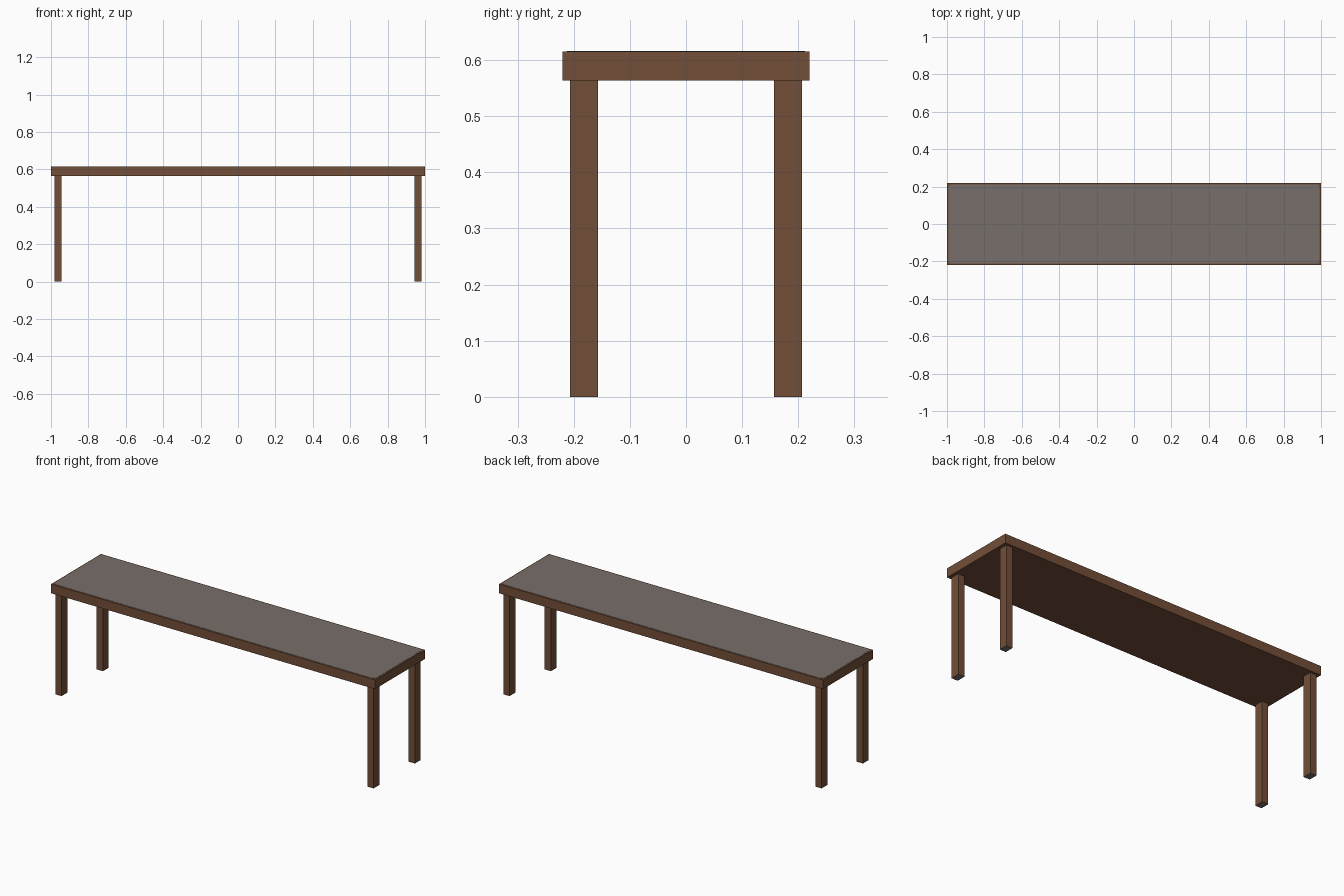
import bpy, bmesh

if "Cube" in bpy.data.objects:
    bpy.data.objects.remove(bpy.data.objects["Cube"])


def material(name, rgb):
    m = bpy.data.materials.new(name)
    m.diffuse_color = (*rgb, 1)
    m.use_nodes = True
    m.node_tree.nodes["Principled BSDF"].inputs["Base Color"].default_value = m.diffuse_color
    return m


BROWN = material("brown wood", (0.17, 0.077, 0.039))
GREY = material("warm grey", (0.185, 0.158, 0.143))


def box(name, lo, hi, mats):
    """Axis-aligned box between two corners."""
    bm = bmesh.new()
    bmesh.ops.create_cube(bm, size=1)
    for v in bm.verts:
        v.co = [l + (c + 0.5) * (h - l) for l, h, c in zip(lo, hi, v.co)]
    me = bpy.data.meshes.new(name)
    bm.to_mesh(me)
    bm.free()
    ob = bpy.data.objects.new(name, me)
    bpy.context.collection.objects.link(ob)
    for m in mats:
        me.materials.append(m)
    return ob


HALF_X, HALF_Y, UNDER, TOP = 1.0, 0.22, 0.564, 0.616

# Wooden slab
box("table_top", (-HALF_X, -HALF_Y, UNDER), (HALF_X, HALF_Y, TOP - 0.001), [BROWN])

# Grey surface plate with clipped, slightly rounded corners
bm = bmesh.new()
bmesh.ops.create_grid(bm, x_segments=1, y_segments=1, size=1)
for v in bm.verts:
    v.co = (v.co.x * (HALF_X - 0.008), v.co.y * (HALF_Y - 0.008), TOP - 0.0012)
bmesh.ops.bevel(bm, geom=bm.verts[:], offset=0.02, segments=3, profile=0.5, affect='VERTICES')
top = bmesh.ops.extrude_face_region(bm, geom=bm.faces[:])
for v in top["geom"]:
    if isinstance(v, bmesh.types.BMVert):
        v.co.z = TOP
bmesh.ops.recalc_face_normals(bm, faces=bm.faces)
me = bpy.data.meshes.new("surface_plate")
bm.to_mesh(me)
bm.free()
me.materials.append(GREY)
bpy.context.collection.objects.link(bpy.data.objects.new("surface_plate", me))

# Four legs, with grey foot undersides
for sx, side in ((-1, "left"), (1, "right")):
    for sy, end in ((-1, "front"), (1, "back")):
        cx, cy = sx * 0.963, sy * 0.182
        leg = box(f"{end}_{side}_leg", (cx - 0.019, cy - 0.025, 0),
                  (cx + 0.019, cy + 0.025, UNDER), [BROWN, GREY])
        for f in leg.data.polygons:
            f.material_index = int(f.normal.z < -0.9)
